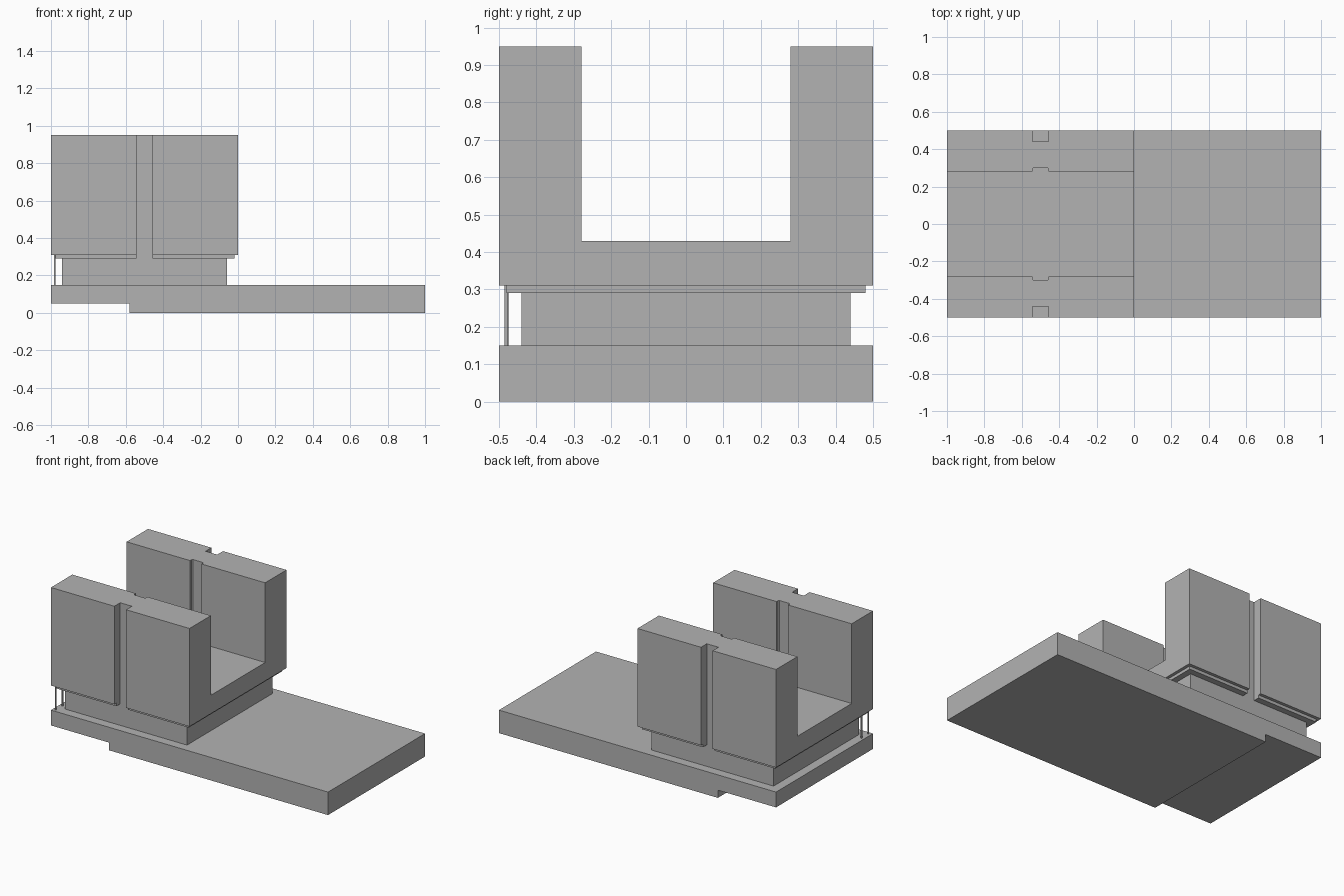
import bpy, bmesh
from mathutils import Vector

if "Cube" in bpy.data.objects:
    bpy.data.objects.remove(bpy.data.objects["Cube"])

grey = bpy.data.materials.new("light grey")
grey.diffuse_color = (0.45, 0.45, 0.45, 1)
grey.use_nodes = True
grey.node_tree.nodes["Principled BSDF"].inputs["Base Color"].default_value = grey.diffuse_color


def prism(name, pts, direction):
    """Extrude a closed outline of 3D points along a direction."""
    bm = bmesh.new()
    face = bm.faces.new([bm.verts.new(p) for p in pts])
    out = bmesh.ops.extrude_face_region(bm, geom=[face], use_keep_orig=True)
    moved = [v for v in out["geom"] if isinstance(v, bmesh.types.BMVert)]
    bmesh.ops.translate(bm, verts=moved, vec=Vector(direction))
    bmesh.ops.recalc_face_normals(bm, faces=bm.faces)
    mesh = bpy.data.meshes.new(name)
    bm.to_mesh(mesh)
    bm.free()
    mesh.materials.append(grey)
    ob = bpy.data.objects.new(name, mesh)
    bpy.context.collection.objects.link(ob)
    return ob


def box(name, x0, x1, y0, y1, z0, z1):
    return prism(name, [(x0, y0, z0), (x1, y0, z0), (x1, y1, z0), (x0, y1, z0)],
                 (0, 0, z1 - z0))


def cut(ob, cutter):
    mod = ob.modifiers.new("cut", "BOOLEAN")
    mod.operation = "DIFFERENCE"
    mod.solver = "EXACT"
    mod.object = cutter
    bpy.context.view_layer.objects.active = ob
    bpy.ops.object.modifier_apply(modifier=mod.name)


# Base slab with a step under its left end
prism("base_slab", [(x, -0.5, z) for x, z in
      [(-1, 0.05), (-0.58, 0.05), (-0.58, 0), (1, 0), (1, 0.15), (-1, 0.15)]], (0, 1, 0))

# Plinth and flange carrying the channel
box("plinth", -0.94, -0.06, -0.44, 0.44, 0.15, 0.29)
flange = box("flange", -0.98, -0.02, -0.48, 0.48, 0.29, 0.31)

# U-shaped channel
channel = prism("channel_block", [(-1, y, z) for y, z in
                [(-0.5, 0.31), (0.5, 0.31), (0.5, 0.95), (0.28, 0.95),
                 (0.28, 0.43), (-0.28, 0.43), (-0.28, 0.95), (-0.5, 0.95)]], (1, 0, 0))

# Vertical slots outside and inside both walls
for s in (-1, 1):
    ya, yb = sorted((s * 0.44, s * 0.6))
    outer = box("outer_slot_cutter", -0.542, -0.458, ya, yb, 0.2, 1.1)
    inner = prism("inner_slot_cutter", [(-0.5 + x, s * y, 0.43) for x, y in
                  [(-0.042, 0.2), (0.042, 0.2), (0.042, 0.296), (0.036, 0.302),
                   (-0.036, 0.302), (-0.042, 0.296)]], (0, 0, 0.7))
    cut(channel, outer)
    cut(channel, inner)
    cut(flange, outer)
    for c in (outer, inner):
        bpy.data.objects.remove(c, do_unlink=True)

# Thin pins at the front left corner
for i, y in enumerate((-0.48, -0.41)):
    bpy.ops.mesh.primitive_cylinder_add(vertices=16, radius=0.005, depth=0.16,
                                        location=(-0.98, y, 0.23))
    pin = bpy.context.object
    pin.name = f"pin_{i + 1}"
    pin.data.materials.append(grey)
    bpy.ops.object.shade_smooth_by_angle()
